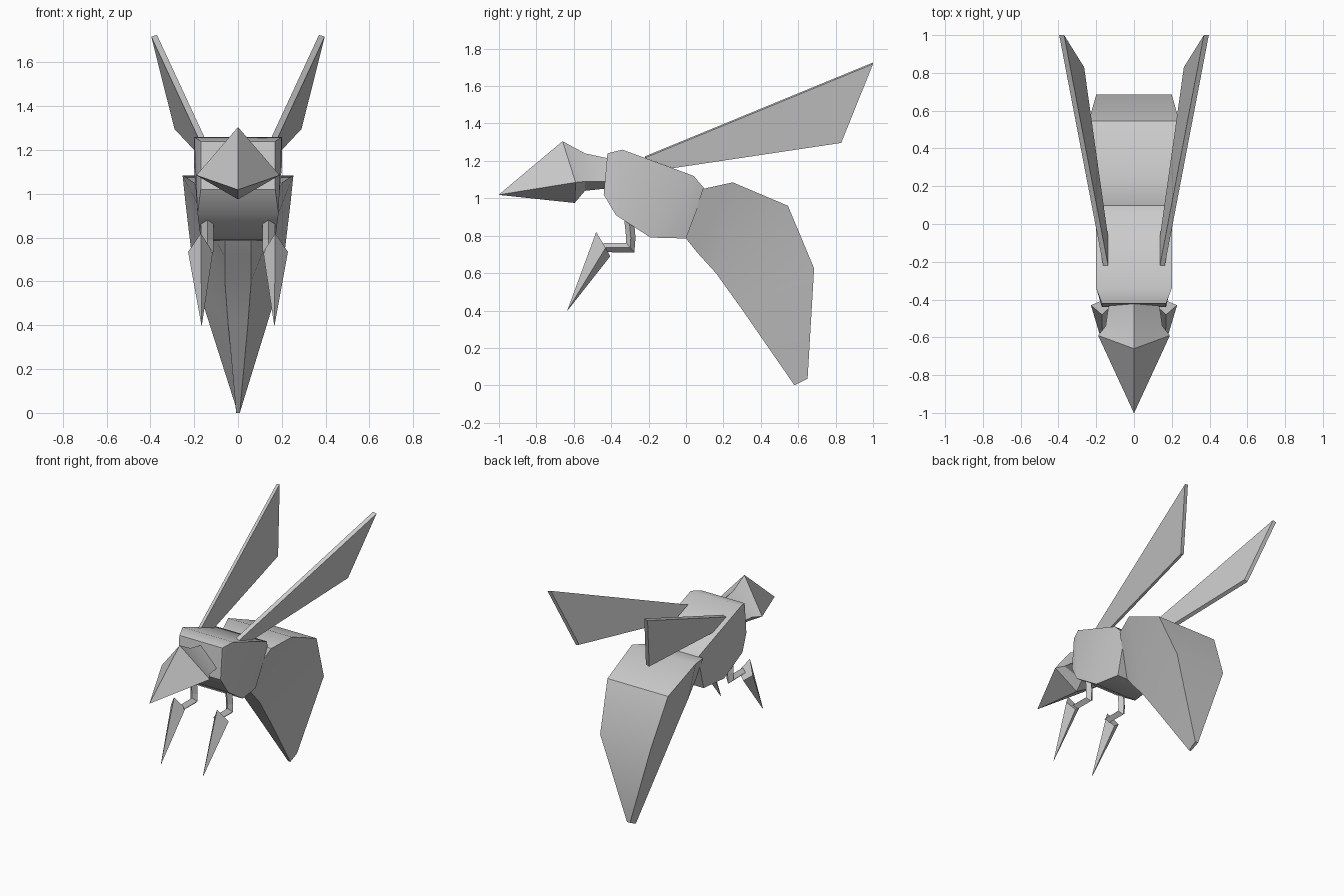
import bpy, bmesh, math
from mathutils import Vector

if "Cube" in bpy.data.objects:
    bpy.data.objects.remove(bpy.data.objects["Cube"])


def finish(bm, name, mirror=False):
    bmesh.ops.remove_doubles(bm, verts=bm.verts, dist=0.0005)
    bmesh.ops.recalc_face_normals(bm, faces=bm.faces)
    me = bpy.data.meshes.new(name)
    bm.to_mesh(me)
    bm.free()
    ob = bpy.data.objects.new(name, me)
    bpy.context.collection.objects.link(ob)
    if mirror:
        ob.modifiers.new("Mirror", "MIRROR").use_mirror_merge = False
    return ob


def loft(name, rings, mirror=False):
    """Skin a list of equal-length point rings and cap both ends."""
    bm = bmesh.new()
    vs = [[bm.verts.new(p) for p in r] for r in rings]
    n = len(rings[0])
    for a, b in zip(vs, vs[1:]):
        for i in range(n):
            j = (i + 1) % n
            bm.faces.new((a[i], a[j], b[j], b[i]))
    bm.faces.new(vs[0])
    bm.faces.new(vs[-1])
    return finish(bm, name, mirror)


def smooth(ob, angle):
    bpy.ops.object.select_all(action="DESELECT")
    ob.select_set(True)
    bpy.context.view_layer.objects.active = ob
    bpy.ops.object.shade_smooth_by_angle(angle=math.radians(angle))


def slab(y0, z0, w0, y1, z1, w1):
    """Four-corner section: upper edge and lower edge with half widths."""
    return [(-w0, y0, z0), (w0, y0, z0), (w1, y1, z1), (-w1, y1, z1)]


# Thorax
thorax = loft("thorax", [slab(*s) for s in (
    (-.42, 1.24, .17, -.44, 1.02, .17),
    (-.34, 1.26, .20, -.375, .91, .185),
    (.04, 1.12, .20, -.19, .79, .17),
    (.10, 1.05, .165, 0, .785, .14))])
smooth(thorax, 35)

# Abdomen: broad back, narrow belly, tapering to the sting
abdomen = loft("abdomen", [slab(*s) for s in (
    (.09, 1.05, .20, 0, .785, .06),
    (.25, 1.085, .253, .06, .71, .06),
    (.545, .96, .24, .16, .60, .06),
    (.685, .625, .20, .30, .405, .045),
    (.65, .035, .012, .58, 0, .008))])
smooth(abdomen, 40)

# Head: diamond sections (top y,z / side x,y,z / bottom y,z) from beak to neck
head = loft("head", [
    [(0, ty, tz), (sx, sy, sz), (0, by, bz), (-sx, sy, sz)]
    for ty, tz, sx, sy, sz, by, bz in (
        (-1, 1.02, .001, -1, 1.019, -1, 1.018),
        (-.66, 1.305, .19, -.59, 1.085, -.595, .975),
        (-.54, 1.24, .15, -.54, 1.09, -.54, 1.04),
        (-.40, 1.21, .13, -.40, 1.09, -.40, 1.055))])
smooth(head, 30)

# Wings: thin flat plates
t = Vector((.013, 0, -.004))
plate = [Vector(p) for p in (
    (.15, -.22, 1.22), (.383, 1.0, 1.722), (.277, .83, 1.30), (.15, -.07, 1.165))]
loft("wings", [[p - t for p in plate], [p + t for p in plate]], mirror=True)

# Front legs: bent diamond-section limb (centre y,z and in-plane offset y,z)
loft("front_legs", [
    [(.14 - .028, y, z), (.14, y + dy, z + dz), (.14 + .028, y, z), (.14, y - dy, z - dz)]
    for y, z, dy, dz in ((-.31, .95, .027, 0), (-.295, .79, .025, 0),
                         (-.298, .736, .022, -.026), (-.44, .737, 0, -.025))],
    mirror=True)

# Leg blades: four-sided spikes
loft("leg_blades", [
    [(.17, -.48, .82), (.228, -.43, .735), (.17, -.405, .69), (.115, -.43, .735)],
    [(.166, -.635, .40), (.167, -.634, .40), (.166, -.634, .399), (.165, -.634, .40)]],
    mirror=True)
